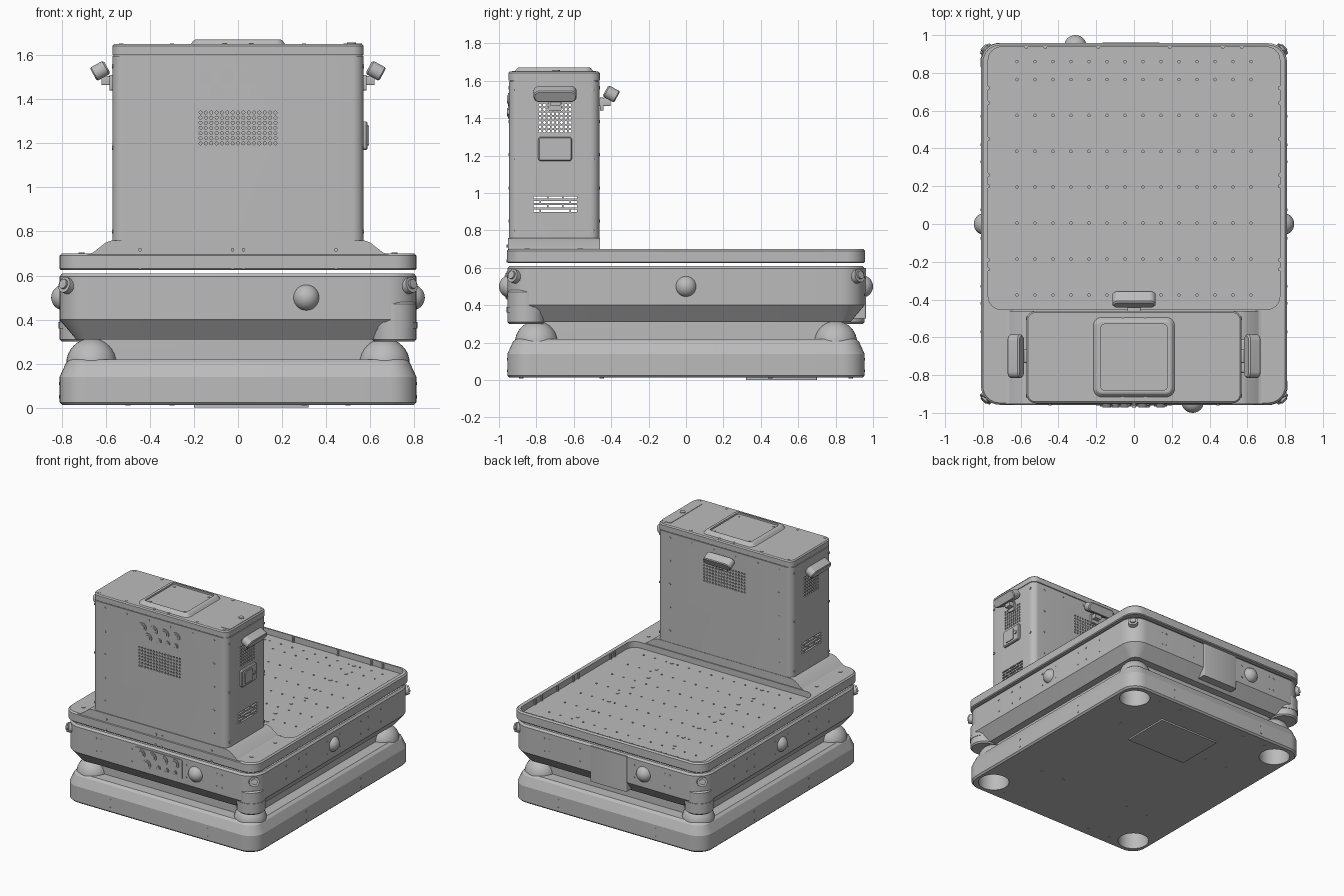
import bpy, bmesh, math
from math import pi, cos, sin
from mathutils import Matrix, Vector

old = bpy.data.objects.get("Cube")
if old:
    bpy.data.objects.remove(old)

grey = bpy.data.materials.new("plain grey")
grey.use_nodes = True
grey.diffuse_color = (0.5, 0.5, 0.5, 1)
grey.node_tree.nodes["Principled BSDF"].inputs["Base Color"].default_value = (0.5, 0.5, 0.5, 1)
parts = []


def finish(name, bm):
    bmesh.ops.recalc_face_normals(bm, faces=bm.faces)
    mesh = bpy.data.meshes.new(name)
    bm.to_mesh(mesh)
    bm.free()
    mesh.materials.append(grey)
    obj = bpy.data.objects.new(name, mesh)
    bpy.context.collection.objects.link(obj)
    parts.append(obj)
    return obj


def facing(pos, normal):
    return Matrix.Translation(pos) @ Vector(normal).to_track_quat('Z', 'Y').to_matrix().to_4x4()


def loft(name, hx, hy, r, levels, mat=Matrix(), seg=8):
    """Rounded rectangle stacked through (height, inset) levels."""
    bm = bmesh.new()
    rings = []
    for z, inset in levels:
        rr = max(r - inset, 0.004)
        ring = []
        for q, (sx, sy) in enumerate([(1, 1), (-1, 1), (-1, -1), (1, -1)]):
            for i in range(seg + 1):
                a = (q + i / seg) * pi / 2
                x = sx * (hx - inset - rr) + rr * cos(a)
                y = sy * (hy - inset - rr) + rr * sin(a)
                ring.append(bm.verts.new(mat @ Vector((x, y, z))))
        rings.append(ring)
    n = len(rings[0])
    for a, b in zip(rings, rings[1:]):
        for i in range(n):
            bm.faces.new((a[i], a[(i + 1) % n], b[(i + 1) % n], b[i]))
    bm.faces.new(rings[0])
    bm.faces.new(rings[-1])
    return finish(name, bm)


def box(name, x0, x1, y0, y1, z0, z1, r=0.01):
    mat = Matrix.Translation(((x0 + x1) / 2, (y0 + y1) / 2, 0))
    return loft(name, (x1 - x0) / 2, (y1 - y0) / 2, r, [(z0, 0), (z1, 0)], mat, 3)


def discs(name, points, normal, r, depth, seg=10):
    """Cylinders centred on the points, joined into one object."""
    bm = bmesh.new()
    for p in points:
        bmesh.ops.create_cone(bm, cap_ends=True, segments=seg, radius1=r, radius2=r,
                              depth=depth, matrix=facing(p, normal))
    return finish(name, bm)


def ball(name, pos, r):
    bm = bmesh.new()
    bmesh.ops.create_uvsphere(bm, u_segments=28, v_segments=18, radius=r, matrix=Matrix.Translation(pos))
    return finish(name, bm)


def dome(name, x, y, r, closed):
    """Cup with a rounded top, spun about the vertical."""
    prof = [(r, 0.012 if not closed else -0.05)]
    prof += [(r * cos(i * pi / 16), 0.2 + r * sin(i * pi / 16)) for i in range(8)]
    bm = bmesh.new()
    n = 28
    rings = [[bm.verts.new((x + a * cos(2 * pi * i / n), y + a * sin(2 * pi * i / n), z))
              for i in range(n)] for a, z in prof]
    for a, b in zip(rings, rings[1:]):
        for i in range(n):
            bm.faces.new((a[i], a[(i + 1) % n], b[(i + 1) % n], b[i]))
    bm.faces.new(rings[-1])
    if closed:
        bm.faces.new(rings[0])
    return finish(name, bm)


def cut(obj, *cutters):
    for c in cutters:
        m = obj.modifiers.new("cut", 'BOOLEAN')
        m.operation, m.solver, m.object = 'DIFFERENCE', 'EXACT', c
    bpy.context.view_layer.update()
    ev = obj.evaluated_get(bpy.context.evaluated_depsgraph_get())
    mesh = bpy.data.meshes.new_from_object(ev)
    obj.modifiers.clear()
    obj.data = mesh


def discard(*cutters):
    for c in cutters:
        parts.remove(c)
        bpy.data.objects.remove(c)


def grid(us, vs, make):
    return [make(u, v) for u in us for v in vs]


def span(a, b, n):
    return [a + (b - a) * i / (n - 1) for i in range(n)]


def both(values):
    return [s * v for v in values for s in (-1, 1)]


CORNERS = [(x, y) for x in (-1, 1) for y in (-1, 1)]

# Drive base, neck and corner domes
base = loft("drive_base", 0.81, 0.955, 0.12,
            [(0.012, 0.012), (0.024, 0), (0.14, 0), (0.205, 0.03), (0.22, 0.05)])
neck = loft("neck", 0.68, 0.82, 0.1, [(0.2, 0), (0.32, 0)])
cups = [dome("cup_cutter", sx * 0.665, sy * 0.8, 0.112, True) for sx, sy in CORNERS]
cut(base, *cups)
cut(neck, *cups)
discard(*cups)
for sx, sy in CORNERS:
    dome("corner_dome", sx * 0.665, sy * 0.8, 0.115, False)
box("underside_plate", -0.2, 0.32, 0.32, 0.7, 0, 0.014)
discs("underside_screws", grid(both([0.3, 0.5]), both([0.45, 0.88]), lambda x, y: (x, y, 0.012)),
      (0, 0, -1), 0.012, 0.006)

# Main body with undercut lower edge
loft("main_body", 0.81, 0.955, 0.13,
     [(0.31, 0.075), (0.4, 0), (0.595, 0), (0.61, 0.012)])
box("rear_panel", -0.17, 0.14, 0.86, 0.962, 0.33, 0.6)
for s in (-1, 1):
    ball("bumper_ball_end", (-s * 0.31, s * 0.94, 0.5), 0.06)
    ball("bumper_ball_side", (s * 0.79, 0, 0.5), 0.058)
    # Scanner turrets on two opposite corners
    at = Matrix.Translation((s * 0.71, -s * 0.855, 0))
    loft("scanner_turret", 0.1, 0.1, 0.1, [(0.3, 0.01), (0.31, 0), (0.47, 0), (0.48, 0.01)], at)
    loft("scanner_band", 0.104, 0.104, 0.104, [(0.36, 0), (0.39, 0)], at)
for sx, sy in CORNERS:
    way = (sx, sy, 0.35)
    discs("corner_sensor", [(sx * 0.765, sy * 0.905, 0.55)], way, 0.036, 0.07, 24)
    discs("corner_sensor_lens", [(sx * 0.775, sy * 0.915, 0.556)], way, 0.022, 0.06, 24)

# Deck with a sunken load tray
deck = loft("deck", 0.81, 0.957, 0.1, [(0.625, 0.006), (0.631, 0), (0.69, 0), (0.7, 0.01)])
tray = loft("tray_cutter", 0.772, 0.695, 0.07, [(0.655, 0), (0.8, 0)], Matrix.Translation((0, 0.242, 0)))
small = discs("hole_cutter", grid(span(-0.62, 0.62, 14), span(-0.375, 0.86, 14)[::2] + [0.86],
              lambda x, y: (x, y, 0.655)), (0, 0, 1), 0.007, 0.02, 8)
cut(deck, tray)
cut(deck, small)
discard(tray, small)
discs("tray_bolts", grid(both([0.38]), [-0.375, -0.09, 0.1, 0.385, 0.575, 0.86],
      lambda x, y: (x, y, 0.655)), (0, 0, 1), 0.014, 0.008)
discs("tray_sockets", grid(both([0.41]), [-0.23, 0.24, 0.72], lambda x, y: (x, y, 0.655)),
      (0, 0, 1), 0.013, 0.006)
discs("tray_ribs_side", grid(both([0.772]), [-0.24, -0.19, 0.2, 0.26, 0.45, 0.64, 0.72],
      lambda x, y: (x, y, 0.675)), (0, 0, 1), 0.01, 0.04)
discs("tray_ribs_back", [(x, 0.937, 0.675) for x in both([0.19, 0.47, 0.57])], (0, 0, 1), 0.01, 0.04)
discs("deck_bolts", grid(both([0.71]), [-0.565, -0.85], lambda x, y: (x, y, 0.7)), (0, 0, 1), 0.014, 0.008)

# Plinth flaring out under the tower
bm = bmesh.new()
section = [(-0.69, 0.695), (-0.66, 0.703), (-0.6, 0.75), (-0.57, 0.76)]
section += [(-x, z) for x, z in reversed(section)]
face = bm.faces.new([bm.verts.new((x, -0.953, z)) for x, z in section])
ext = bmesh.ops.extrude_face_region(bm, geom=[face])
bmesh.ops.translate(bm, vec=(0, 0.493, 0), verts=[v for v in ext["geom"] if isinstance(v, bmesh.types.BMVert)])
finish("plinth", bm)

# Control tower with perforated sides
TY = -0.705
mid = Matrix.Translation((0, TY, 0))
tower = loft("tower", 0.57, 0.242, 0.05, [(0.755, 0), (1.597, 0)], mid)
loft("tower_seam", 0.564, 0.236, 0.045, [(1.59, 0), (1.61, 0)], mid)
loft("tower_lid", 0.57, 0.244, 0.05, [(1.602, 0), (1.642, 0), (1.65, 0.008)], mid)
side_holes = discs("side_cutter", grid(span(-0.78, -0.62, 8), span(1.33, 1.47, 7),
                   lambda y, z: (0, y, z)), (1, 0, 0), 0.008, 1.4, 8)
front_holes = discs("front_cutter", grid(span(-0.17, 0.17, 15), span(1.2, 1.34, 7),
                    lambda x, z: (x, -0.947, z)), (0, -1, 0), 0.007, 0.03, 8)
back_holes = discs("back_cutter", grid(span(-0.17, 0.17, 15), span(1.31, 1.45, 7),
                   lambda x, z: (x, -0.463, z)), (0, 1, 0), 0.007, 0.03, 8)
slots = []
for row, z in enumerate(span(0.905, 0.975, 4)):
    edges = [-0.82, -0.74, -0.66, -0.58] if row % 2 else [-0.82, -0.78, -0.62, -0.58]
    slots += [box("slot_cutter", -0.7, 0.7, a + 0.004, b - 0.004, z - 0.006, z + 0.006, 0.001)
              for a, b in zip(edges, edges[1:])]
cut(tower, side_holes, front_holes, back_holes, *slots)
discard(side_holes, front_holes, back_holes, *slots)

# Raised screen frame on the lid
screen = loft("screen_frame", 0.22, 0.215, 0.05, [(1.645, 0), (1.668, 0.02), (1.672, 0.028)], mid)
pocket = loft("screen_cutter", 0.175, 0.175, 0.02, [(1.66, 0), (1.8, 0)], mid)
cut(screen, pocket)
discard(pocket)
discs("screen_bolts", grid(both([0.145]), both([0.145]), lambda x, y: (x, TY + y, 1.66)), (0, 0, 1), 0.01, 0.006)
box("lid_flap", 0.48, 0.562, -0.9, -0.5, 1.648, 1.653, 0.02)
discs("lid_button", [(0.515, TY + 0.01, 1.652)], (0, 0, 1), 0.02, 0.012, 24)
discs("lid_bolts", [(x, y, 1.65) for x in both([0.06, 0.3, 0.53]) for y in (-0.92, -0.49)],
      (0, 0, 1), 0.01, 0.006)

# Depth cameras on three sides, tilted toward the floor
for pos, out in [((0.625, -0.7, 1.53), (1, 0)), ((-0.625, -0.7, 1.53), (-1, 0)), ((0, -0.4, 1.53), (0, 1))]:
    o = Vector((out[0], out[1], 0))
    loft("camera", 0.115, 0.034, 0.033, [(-0.035, 0.008), (-0.027, 0), (0.03, 0), (0.036, 0.006)],
         facing(pos, (o.x, o.y, -0.55)))
    p = Vector(pos) - 0.03 * o
    loft("camera_arm", 0.028, 0.02, 0.006, [(-0.04, 0), (0.025, 0)], facing((p.x, p.y, 1.485), o), 3)
    loft("camera_foot", 0.035, 0.035, 0.008, [(-0.03, 0), (-0.012, 0)], facing((p.x, p.y, 1.475), o), 3)

# Side switch box
loft("switch_box", 0.09, 0.065, 0.015, [(0, 0), (0.012, 0), (0.018, 0.006)], facing((0.57, -0.7, 1.235), (1, 0, 0)))
loft("switch", 0.045, 0.045, 0.008, [(0, 0), (0.024, 0)], facing((0.57, -0.71, 1.235), (1, 0, 0)))
discs("switch_knob", [(0.588, -0.645, 1.235)], (1, 0, 0), 0.014, 0.015, 16)

# Connector groups on the body and tower fronts
loft("connector_panel", 0.2, 0.075, 0.015, [(0, 0), (0.006, 0)], facing((0, -0.954, 0.505), (0, -1, 0)))
for y, z in [(-0.96, 0.537), (-0.947, 1.5)]:
    big = [(x, y, z) for x in (-0.145, -0.05, 0.045, 0.14)] + [(-0.098, y, z - 0.068)]
    little = [(x, y, z - 0.068) for x in (0, 0.07, 0.14)]
    for name, pts, r in [("large_connectors", big, 0.034), ("small_connectors", little, 0.018)]:
        discs(name, pts, (0, -1, 0), r, 0.012, 24)
        discs(name + "_core", pts, (0, -1, 0), r * 0.65, 0.022, 24)

# Screws on every wall
for s in (-1, 1):
    end, side = (0, s, 0), (s, 0, 0)
    discs("base_screws_end", grid(both([0.41]), [0.05, 0.11], lambda x, z: (x, s * 0.955, z)), end, 0.007, 0.006)
    discs("base_screws_side", grid(both([0.33]), [0.05, 0.11], lambda y, z: (s * 0.81, y, z)), side, 0.007, 0.006)
    discs("body_screws_end", grid(both([0.23, 0.49, 0.53]), [0.455, 0.55], lambda x, z: (x, s * 0.955, z)),
          end, 0.007, 0.006)
    discs("body_screws_side", grid(both([0.075, 0.33, 0.42, 0.57]), [0.455, 0.55],
          lambda y, z: (s * 0.81, y, z)), side, 0.007, 0.006)
    discs("tower_screws_side", grid([-0.91, -0.5], [0.8, 1.18, 1.55], lambda y, z: (s * 0.57, y, z)),
          side, 0.01, 0.006)
    discs("tower_screws_wide", [(x, TY + s * 0.242, z) for x in both([0.46]) for z in span(0.85, 1.56, 5)] +
          [(x, TY + s * 0.242, 1.565) for x in both([0.09, 0.28])], end, 0.008, 0.006)
discs("plinth_screws", grid(both([0.025, 0.445]), [0.637, 0.717], lambda x, z: (x, -0.956, z)),
      (0, -1, 0), 0.008, 0.008)

# Smooth the rounded surfaces, keep the creases
for obj in bpy.context.selected_objects:
    obj.select_set(False)
for obj in parts:
    obj.select_set(True)
bpy.context.view_layer.objects.active = parts[0]
bpy.ops.object.shade_smooth_by_angle(angle=0.35)
